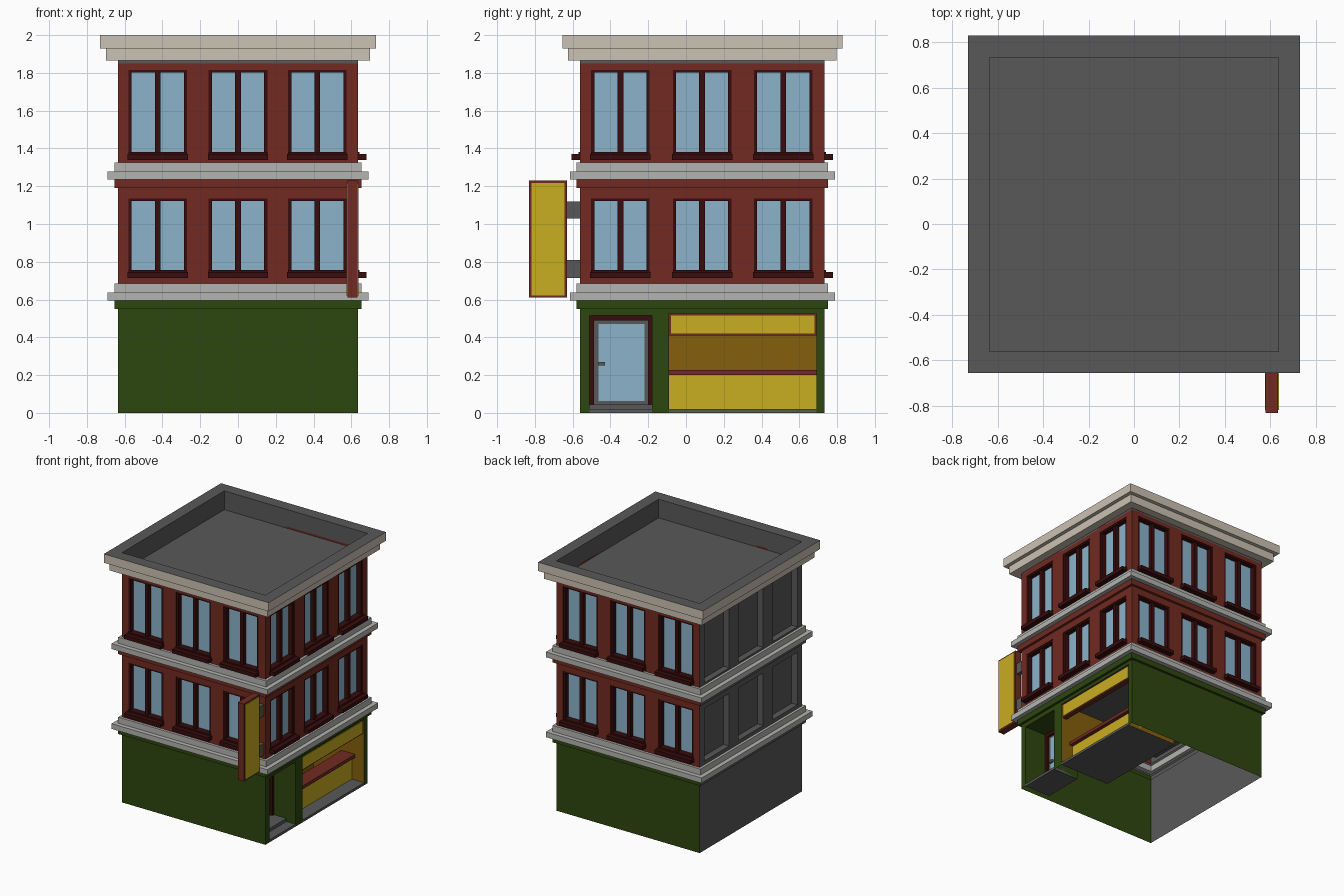
import bpy, bmesh
from mathutils import Vector

if "Cube" in bpy.data.objects:
    bpy.data.objects.remove(bpy.data.objects["Cube"])

X0, X1, Y0, Y1 = -0.635, 0.635, -0.56, 0.733   # wall planes


def srgb(r, g, b):
    return [((c / 255 + 0.055) / 1.055) ** 2.4 if c > 10 else c / 255 / 12.92 for c in (r, g, b)] + [1]


MATS = {}
for n, c in {"brick": (113, 42, 33), "green": (45, 71, 14), "dark_red": (56, 12, 12),
             "glass": (139, 180, 203), "light_stone": (180, 180, 178), "cream": (203, 194, 179),
             "yellow": (201, 173, 33), "mustard": (133, 96, 12), "grey": (89, 89, 89)}.items():
    MATS[n] = bpy.data.materials.new(n)
    MATS[n].diffuse_color = srgb(*c)


def finish(name, bm, mats):
    me = bpy.data.meshes.new(name)
    bm.to_mesh(me)
    bm.free()
    for m in mats:
        me.materials.append(MATS[m])
    ob = bpy.data.objects.new(name, me)
    bpy.context.collection.objects.link(ob)
    return ob


def pt(side, u, out, z):
    """Point on a side: u along the wall, out away from the wall."""
    return Vector({"front": (u, Y0 - out, z), "back": (u, Y1 + out, z),
                   "right": (X1 + out, u, z), "left": (X0 - out, u, z)}[side])


def boxes(name, mat, side, items):
    """One object of boxes, each (u0, u1, out0, out1, z0, z1)."""
    bm = bmesh.new()
    for u0, u1, o0, o1, z0, z1 in items:
        a, b = pt(side, u0, o0, z0), pt(side, u1, o1, z1)
        vs = bmesh.ops.create_cube(bm, size=1)["verts"]
        for v in vs:
            v.co = Vector([(a[i] + b[i]) / 2 + v.co[i] * abs(b[i] - a[i]) for i in range(3)])
    return finish(name, bm, [mat])


def facade(name, side, z0, z1, holes, wall):
    """Flat wall with recesses (u0, u1, z0, z1, depth, side_mat, back_mat, top_mat)."""
    bm = bmesh.new()
    mats = list(MATS)
    lo, hi = (X0, X1) if side in ("front", "back") else (Y0, Y1)
    us = sorted({lo, hi} | {u for h in holes for u in h[:2]})
    zs = sorted({z0, z1} | {z for h in holes for z in h[2:4]})

    def quad(mat, *ps):
        f = bm.faces.new([bm.verts.new(pt(side, *p)) for p in ps])
        f.material_index = mats.index(mat)

    for a, b in zip(us, us[1:]):
        for c, d in zip(zs, zs[1:]):
            if not any(h[0] < (a + b) / 2 < h[1] and h[2] < (c + d) / 2 < h[3] for h in holes):
                quad(wall, (a, 0, c), (b, 0, c), (b, 0, d), (a, 0, d))
    for a, b, c, d, dep, sm, back, top in holes:
        for u in (a, b):
            quad(sm, (u, 0, c), (u, -dep, c), (u, -dep, d), (u, 0, d))
        quad(top, (a, 0, d), (b, 0, d), (b, -dep, d), (a, -dep, d))
        if c > z0:
            quad(sm, (a, 0, c), (b, 0, c), (b, -dep, c), (a, -dep, c))
        quad(back, (a, -dep, c), (b, -dep, c), (b, -dep, d), (a, -dep, d))
    bmesh.ops.remove_doubles(bm, verts=bm.verts, dist=1e-4)
    bmesh.ops.recalc_face_normals(bm, faces=bm.faces)
    outward = pt(side, 0, 1, 0) - pt(side, 0, 0, 0)
    if sum(f.normal.dot(outward) * f.calc_area() for f in bm.faces) < 0:
        bmesh.ops.reverse_faces(bm, faces=bm.faces)
    finish(name, bm, mats)


def loft(name, profile, mats, left=None, cap=False):
    """Moulding around the building: profile of (offset, z), one material per step."""
    bm = bmesh.new()
    names = sorted(set(mats) | ({left} if left else set()))
    rings = []
    for o, z in profile:
        rings.append([bm.verts.new((x, y, z)) for x, y in
                      ((X0 - o, Y0 - o), (X1 + o, Y0 - o), (X1 + o, Y1 + o), (X0 - o, Y1 + o))])
    for a, b, m in zip(rings, rings[1:], mats):
        for i in range(4):
            j = (i + 1) % 4
            f = bm.faces.new((a[i], a[j], b[j], b[i]))
            f.material_index = names.index(left if left and i == 3 else m)
    if cap:
        bm.faces.new(rings[-1]).material_index = names.index(mats[-1])
    finish(name, bm, names)


# Mouldings and roof
loft("shop_band", [(0, .55), (.02, .55), (.02, .595)], ["green"] * 2, "grey")
loft("brick_band", [(0, 1.19), (.02, 1.19), (.02, 1.235)], ["brick"] * 2, "grey")
for n, z in (("lower", .595), ("upper", 1.235)):
    loft(n + "_belt", [(0, z), (.055, z), (.055, z + .042), (.02, z + .042), (.02, z + .09), (0, z + .09)],
         ["light_stone"] * 5)
loft("roof_cornice", [(0, 1.865), (.065, 1.865), (.065, 1.93), (.095, 1.93), (.095, 2), (0, 2), (0, 1.85)],
     ["cream"] * 4 + ["grey"] * 2, cap=True)

# Upper storeys: (wall bottom, wall top, window bottom, window top)
STOREYS = {"first": (.685, 1.19, .715, 1.135), "second": (1.325, 1.865, 1.34, 1.815)}
D, W = .05, .155
for side in ("front", "back", "right", "left"):
    centres = (-.425, 0, .42) if side in ("front", "back") else (-.347, .085, .515)
    blank = side == "left"
    for n, (z0, z1, a, b) in STOREYS.items():
        m = "grey" if blank else "brick"
        r = "grey" if blank else "dark_red"
        facade(f"{side}_{n}_wall", side, z0, z1,
               [(c - W, c + W, a, b, D, r, m, r) for c in centres], m)
        if blank:
            continue
        frames, glass, sills = [], [], []
        for c in centres:
            frames += [(c - W, c - W + .017, -D, -.004, a, b), (c + W - .017, c + W, -D, -.004, a, b),
                       (c - .015, c + .015, -D, -.01, a, b), (c - W, c + W, -D, -.004, b - .013, b),
                       (c - W, c + W, -D, .008, a, a + .042)]
            glass.append((c - W + .01, c + W - .01, -D, -D + .008, a + .02, b - .01))
            sills.append((c - W - .005, c + W + .005, -.01, .045, a, a + .03))
        boxes(f"{side}_{n}_window_frames", "dark_red", side, frames)
        boxes(f"{side}_{n}_window_glass", "glass", side, glass)
        boxes(f"{side}_{n}_window_sills", "dark_red", side, sills)

# Ground storey, open underneath
for side in ("front", "back", "left"):
    facade(side + "_ground_wall", side, 0, .55, [], "grey" if side == "left" else "green")
facade("right_ground_wall", "right", 0, .55,
       [(-.51, -.18, 0, .515, .23, "green", "green", "green"),
        (-.09, .69, 0, .525, .45, "mustard", "mustard", "grey")], "green")

# Shop front
boxes("shop_floor", "grey", "right", [(-.09, .69, -.45, 0, 0, .02)])
boxes("counter_panel", "yellow", "right", [(-.09, .69, -.13, -.11, .02, .2)])
boxes("counter_shelf", "brick", "right", [(-.09, .69, -.2, -.08, .2, .226)])
boxes("shop_board_frame", "brick", "right", [(-.09, .69, -.05, -.012, .41, .525)])
boxes("shop_board_face", "yellow", "right", [(-.08, .68, -.012, -.007, .42, .515)])

# Entrance
boxes("entrance_steps", "grey", "right", [(-.51, -.18, -.23, 0, 0, .02), (-.51, -.18, -.23, -.08, .02, .045)])
boxes("door_frame", "dark_red", "right", [(-.51, -.487, -.23, -.19, .045, .515), (-.2, -.18, -.23, -.19, .045, .515),
                                          (-.487, -.2, -.23, -.19, .488, .515)])
boxes("door_leaf", "grey", "right", [(-.487, -.2, -.229, -.21, .045, .488)])
boxes("door_glass", "glass", "right", [(-.462, -.22, -.21, -.205, .062, .47)])
boxes("door_handle", "grey", "right", [(-.462, -.43, -.205, -.19, .25, .27)])

# Hanging sign on the front corner
boxes("hanging_sign", "brick", "front", [(.579, .633, .07, .27, .61, 1.23)])
boxes("hanging_sign_faces", "yellow", "front", [(.575, .579, .082, .258, .622, 1.218),
                                                (.633, .637, .082, .258, .622, 1.218)])
boxes("sign_brackets", "grey", "front", [(.59, .622, 0, .07, .715, .81), (.59, .622, 0, .07, 1.03, 1.12)])

for m in bpy.data.materials:
    if m.users and not m.is_grease_pencil:
        m.use_nodes = True
        m.node_tree.nodes["Principled BSDF"].inputs["Base Color"].default_value = m.diffuse_color
